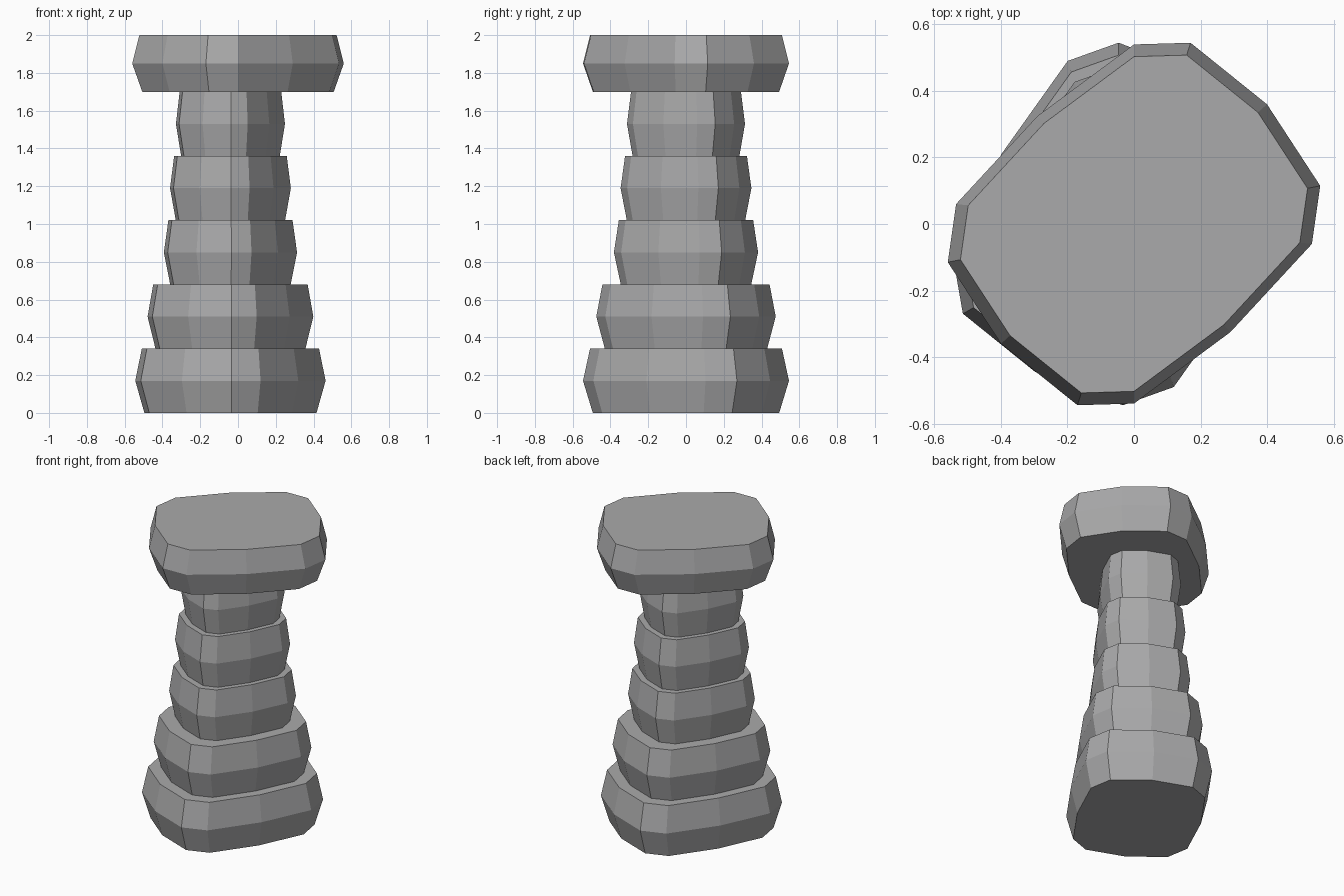
import bpy
from math import radians
from mathutils import Matrix, Vector

cube = bpy.data.objects.get("Cube")
if cube:
    bpy.data.objects.remove(cube, do_unlink=True)

stone = bpy.data.materials.new("grey stone")
stone.use_nodes = True
GREY = (0.4, 0.4, 0.405, 1)
stone.diffuse_color = GREY
stone.node_tree.nodes["Principled BSDF"].inputs["Base Color"].default_value = GREY

# Half of the worn slab outline; the other half is its half-turn copy
HALF = [(0, 0.54), (0.17, 0.545), (0.40, 0.36),
        (0.56, 0.115), (0.535, -0.06), (0.29, -0.325)]
OUTLINE = [Vector(p) for p in HALF] + [-Vector(p) for p in HALF]


def slab(name, x, z, height, scale, turn):
    """Stone slab with a bulging waist, slightly narrower below than above."""
    spin = Matrix.Rotation(radians(turn), 2)
    n = len(OUTLINE)
    verts = []
    for level, inset in ((0, 0.905), (0.5, 1), (1, 0.932)):
        for p in OUTLINE:
            q = spin @ p * scale * inset
            verts.append((q.x + x, q.y, z + height * level))
    faces = [tuple(range(n)), tuple(reversed(range(2 * n, 3 * n)))]
    for ring in (0, n):
        for i in range(n):
            j = (i + 1) % n
            faces.append((ring + j, ring + i, ring + n + i, ring + n + j))
    mesh = bpy.data.meshes.new(name)
    mesh.from_pydata(verts, [], faces)
    mesh.materials.append(stone)
    obj = bpy.data.objects.new(name, mesh)
    bpy.context.collection.objects.link(obj)


# Tapering column of stacked stones
TIER = 0.34
tiers = [("base_stone", 1), ("lower_stone", 0.871), ("middle_stone", 0.70),
         ("upper_stone", 0.635), ("neck_stone", 0.573)]
for i, (name, size) in enumerate(tiers):
    slab(name, -0.04, i * TIER, TIER, 0.955 * size, 18)

# Wide cap stone
slab("cap_stone", 0, 5 * TIER, 0.30, 1, 0)
